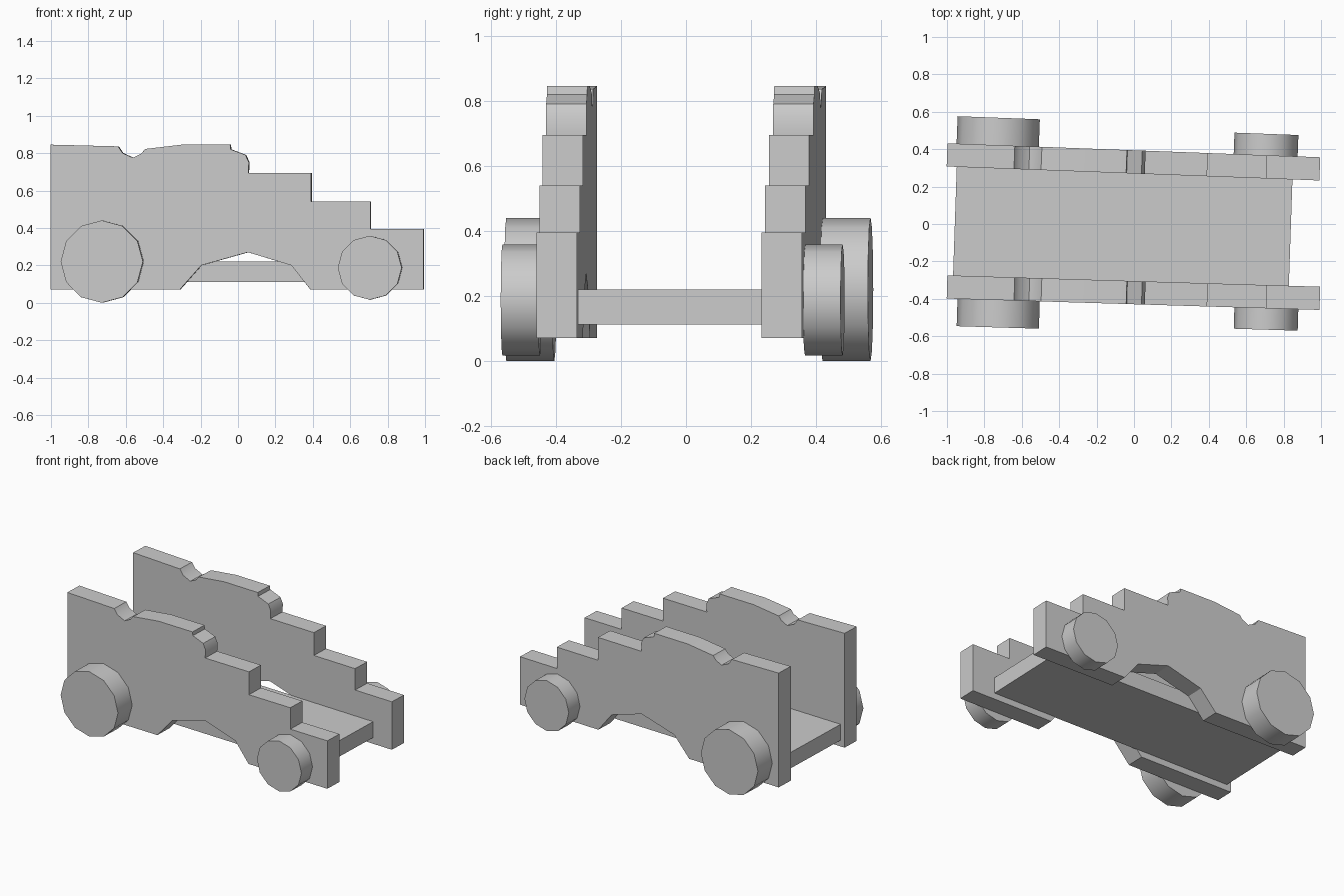
import bpy, bmesh
from math import radians, pi

if "Cube" in bpy.data.objects:
    bpy.data.objects.remove(bpy.data.objects["Cube"])

SMOOTH = radians(32)


def finish(ob, yaw):
    ob.rotation_euler.z = radians(yaw)
    bpy.ops.object.select_all(action='DESELECT')
    ob.select_set(True)
    bpy.context.view_layer.objects.active = ob
    bpy.ops.object.shade_smooth_by_angle(angle=SMOOTH)


def plate(name, profile, y, thickness, yaw):
    """Extrude an x/z outline along y, centred on y."""
    bm = bmesh.new()
    face = bm.faces.new([bm.verts.new((x, -thickness / 2, z)) for x, z in profile])
    ext = bmesh.ops.extrude_face_region(bm, geom=[face])
    moved = [g for g in ext["geom"] if isinstance(g, bmesh.types.BMVert)]
    bmesh.ops.translate(bm, verts=moved, vec=(0, thickness, 0))
    bmesh.ops.recalc_face_normals(bm, faces=bm.faces)
    mesh = bpy.data.meshes.new(name)
    bm.to_mesh(mesh)
    bm.free()
    ob = bpy.data.objects.new(name, mesh)
    bpy.context.collection.objects.link(ob)
    ob.location.y = y
    finish(ob, yaw)


def wheel(name, x, z, radius, y_inner, y_outer, yaw):
    bpy.ops.mesh.primitive_cylinder_add(vertices=12, radius=radius,
                                        depth=abs(y_outer - y_inner))
    ob = bpy.context.object
    ob.name = name
    ob.rotation_euler.x = pi / 2
    bpy.ops.object.transform_apply(location=False, rotation=True, scale=False)
    ob.location = (x, (y_inner + y_outer) / 2, z)
    finish(ob, yaw)


# Stepped cheek outline: rear edge, trunnion notch, rounded shoulder, steps, arch
cheek = [
    (-1, .07), (-1, .845), (-.64, .836), (-.615, .80), (-.56, .775),
    (-.515, .797), (-.495, .822), (-.30, .845), (-.04, .845), (-.037, .82),
    (.042, .79), (.06, .75), (.057, .695), (.393, .695), (.393, .54),
    (.71, .54), (.71, .395), (.994, .395), (.994, .07), (.39, .07),
    (.287, .20), (.055, .27), (-.195, .20), (-.31, .07),
]

# The whole carriage sits slightly turned, each cheek at its own small angle
plate("left_cheek", cheek, -.367, .124, -1.75)
plate("right_cheek", cheek, .332, .124, -2.15)

# Floor board between the cheeks
floor = [(-.958, .112), (.838, .112), (.838, .22), (-.958, .22)]
plate("floor_board", floor, -.0175, .583, -1.95)

# Large rear and small front wheels
wheel("rear_wheel_left", -.726, .22, .22, -.405, -.553, -1.75)
wheel("rear_wheel_right", -.726, .22, .22, .42, .568, -2.15)
wheel("front_wheel_left", .706, .187, .171, -.449, -.565, -1.75)
wheel("front_wheel_right", .706, .187, .171, .366, .482, -2.15)
